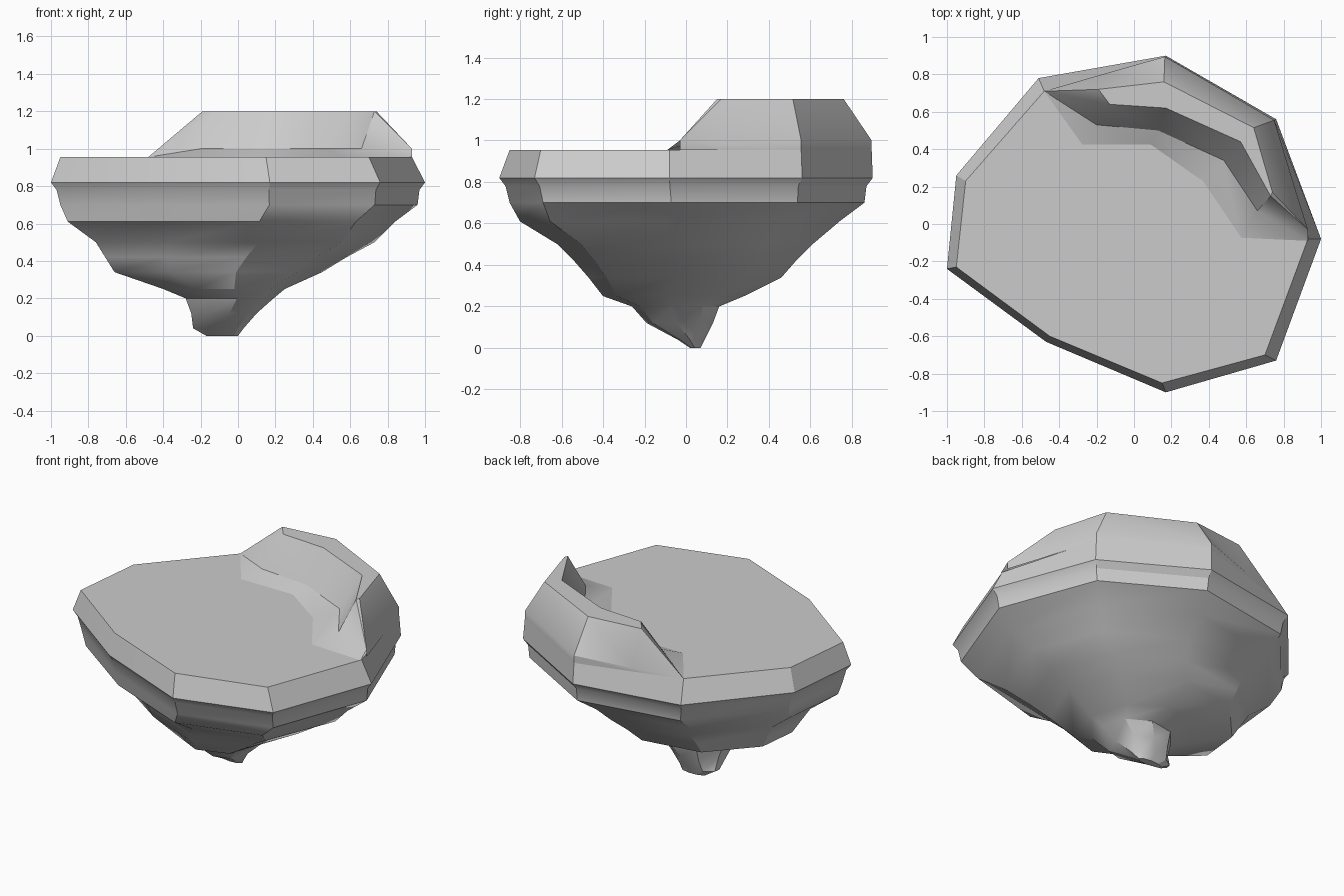
import bpy
import bmesh
import math

cube = bpy.data.objects.get("Cube")
if cube:
    bpy.data.objects.remove(cube, do_unlink=True)

stone = bpy.data.materials.new("grey stone")
stone.use_nodes = True
GREY = (0.6, 0.6, 0.6, 1)
stone.diffuse_color = GREY
stone.node_tree.nodes["Principled BSDF"].inputs["Base Color"].default_value = GREY

FLOOR, FOOT, CREST = 0.955, 1.0, 1.2


def finish(name, bm):
    bmesh.ops.recalc_face_normals(bm, faces=bm.faces)
    mesh = bpy.data.meshes.new(name)
    bm.to_mesh(mesh)
    bm.free()
    mesh.materials.append(stone)
    obj = bpy.data.objects.new(name, mesh)
    bpy.context.collection.objects.link(obj)
    bpy.ops.object.select_all(action="DESELECT")
    obj.select_set(True)
    bpy.context.view_layer.objects.active = obj
    bpy.ops.object.shade_smooth_by_angle(angle=math.radians(30))
    return obj


def loft(bm, rows, closed, split):
    """Skin neighbouring rows of points, splitting quads on one diagonal."""
    verts = [[bm.verts.new(p) for p in row] for row in rows]
    for low, high in zip(verts, verts[1:]):
        n = len(low)
        for i in range(n if closed else n - 1):
            j = (i + 1) % n
            if split:
                bm.faces.new((low[i], low[j], high[j]))
                bm.faces.new((low[i], high[j], high[i]))
            else:
                bm.faces.new((low[i], low[j], high[j], high[i]))
    return verts


# Nine-sided outline of the widest level, anticlockwise from the left corner
outline = [(-1, -.24), (-.47, -.63), (.17, -.9), (.76, -.73), (1, -.08),
           (.76, .56), (.17, .9), (-.51, .78), (-.95, .26)]


def level(z, x0, x1, y0, y1):
    """The outline squeezed into the given bounds."""
    return [(x0 + (x + 1) / 2 * (x1 - x0), y0 + (y + .9) / 1.8 * (y1 - y0), z)
            for x, y in outline]


# Rocky underside, from the tip up to the rim
levels = [
    level(0, -.17, 0, .02, .07),
    level(.04, -.24, .03, -.04, .09),
    level(.12, -.25, .10, -.19, .13),
    level(.2, -.28, .19, -.26, .16),
    level(.25, -.40, .25, -.40, .28),
    level(.34, -.66, .45, -.47, .46),
    level(.42, -.71, .58, -.54, .53),
    level(.5, -.76, .73, -.62, .61),
    level(.61, -.91, .84, -.80, .74),
    level(.7, -.95, .96, -.85, .86),
    level(.78, -.97, .97, -.87, .87),
    level(.82, -1, 1, -.9, .9),
]
bm = bmesh.new()
rings = loft(bm, levels, True, True)
bm.faces.new(rings[0])
finish("rocky_underside", bm)

# Sloping rim and the flat ground on top
rim_top = [(-.95, -.23), (-.45, -.6), (.15, -.85), (.7, -.7), (.93, -.08),
           (.75, .555), (.165, .895), (-.48, .71), (-.9, .23)]
bm = bmesh.new()
rings = loft(bm, [levels[-1], [(x, y, FLOOR) for x, y in rim_top]], True, False)
bm.faces.new(rings[1])
finish("rim_and_ground", bm)


# Ridge along the back: each station runs from the rim over the crest to the ground
def station(rim, rim_z, outer, inner, foot, ground):
    return [(*rim, FLOOR - .002), (*rim, rim_z), (*outer, CREST),
            (*inner, CREST), (*foot, FOOT), (*ground, FLOOR - .002)]


west, east = (-.48, .71), (.93, -.03)
stations = [
    [(*west, FLOOR)] * 6,
    station((-.18, .797), .975, (-.19, .72), (-.13, .64), (-.2, .53), (-.28, .42)),
    station((.165, .895), FOOT, (.16, .76), (.17, .62), (.13, .5), (.09, .42)),
    station((.75, .555), FOOT, (.64, .515), (.57, .44), (.48, .34), (.36, .23)),
    station((.87, .16), .98, (.74, .17), (.73, .15), (.66, .07), (.57, -.08)),
    [(*east, FLOOR)] + [(*east, FOOT)] * 4 + [(.93, -.09, FLOOR)],
]
bm = bmesh.new()
loft(bm, stations, False, True)
bmesh.ops.remove_doubles(bm, verts=bm.verts, dist=.0005)
bmesh.ops.dissolve_degenerate(bm, edges=bm.edges, dist=.0005)
finish("back_ridge", bm)
